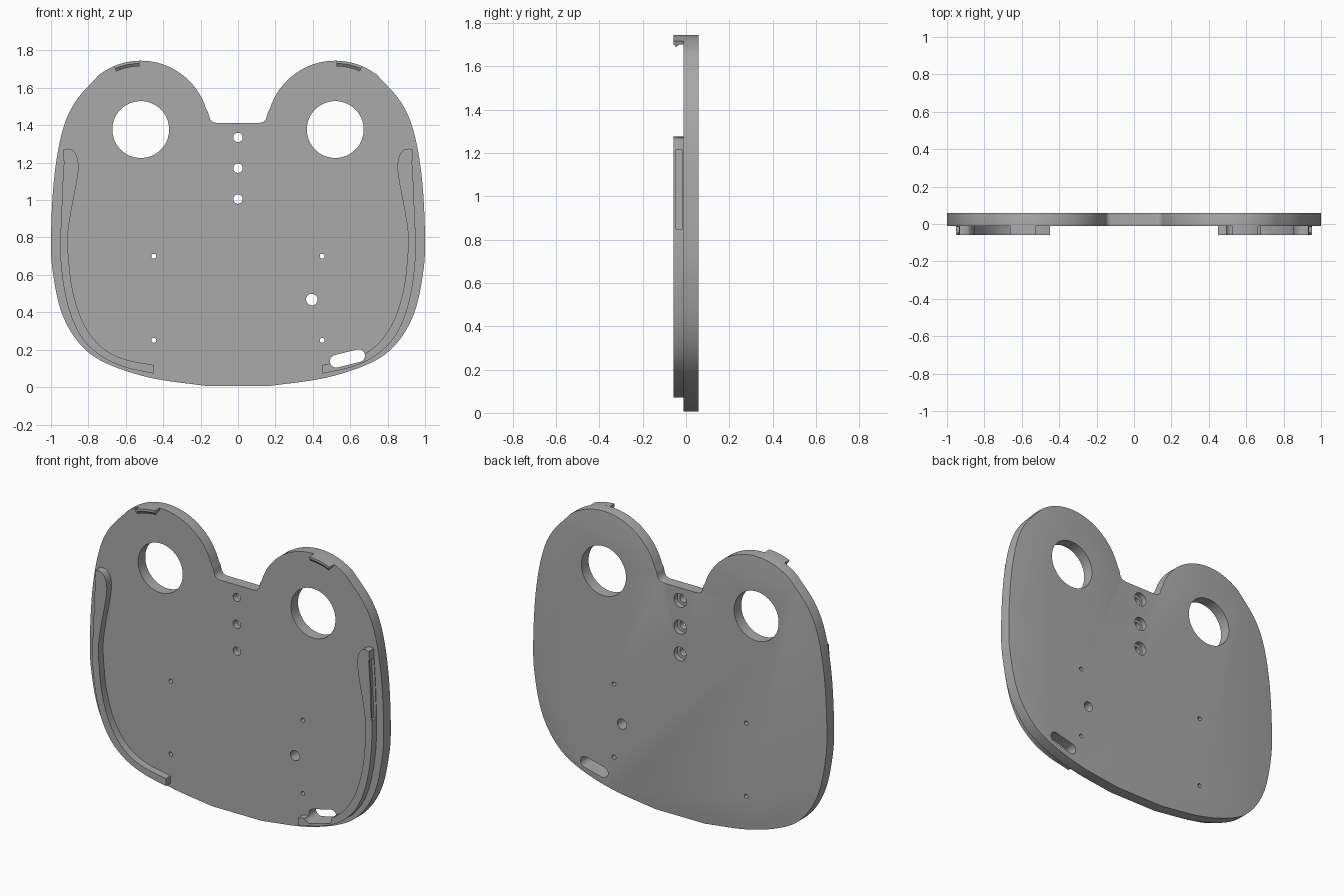
import bpy, bmesh, math
from mathutils import Vector

cube = bpy.data.objects.get("Cube")
if cube:
    bpy.data.objects.remove(cube, do_unlink=True)

# Depths along y
RIB_FRONT, PLATE_FRONT, BACK = -0.058, -0.012, 0.058
EAR = Vector((0.52, 1.379))
EAR_R = 0.366

grey = bpy.data.materials.new("plain_grey")
grey.use_nodes = True
GREY = (0.40, 0.40, 0.40, 1)
grey.diffuse_color = GREY
grey.node_tree.nodes["Principled BSDF"].inputs["Base Color"].default_value = GREY


def spline(points, steps=6):
    """Smooth open path through the points."""
    p = [Vector(q) for q in points]
    p = [2 * p[0] - p[1]] + p + [2 * p[-1] - p[-2]]
    path = []
    for a, b, c, d in zip(p, p[1:], p[2:], p[3:]):
        for i in range(steps):
            t = i / steps
            path.append(0.5 * (2 * b + (c - a) * t + (2 * a - 5 * b + 4 * c - d) * t ** 2
                               + (3 * b - a - 3 * c + d) * t ** 3))
    return path + [p[-2]]


def arc(centre, radius, start, end, steps):
    angles = [math.radians(start + (end - start) * i / steps) for i in range(steps + 1)]
    return [Vector(centre) + radius * Vector((math.cos(a), math.sin(a))) for a in angles]


def mirrored(points):
    return [Vector((-p[0], p[1])) for p in reversed(points)]


def finish(bm, name):
    bmesh.ops.recalc_face_normals(bm, faces=bm.faces)
    mesh = bpy.data.meshes.new(name)
    bm.to_mesh(mesh)
    bm.free()
    mesh.materials.append(grey)
    obj = bpy.data.objects.new(name, mesh)
    bpy.context.collection.objects.link(obj)
    return obj


def prism(name, outline, y0, y1, bevel=0.0):
    """Extrude an x-z outline from y0 to y1, optionally rounding the back rim."""
    bm = bmesh.new()
    front = [bm.verts.new((p[0], y0, p[1])) for p in outline]
    back = [bm.verts.new((p[0], y1, p[1])) for p in outline]
    bm.faces.new(front)
    rear = bm.faces.new(back)
    n = len(outline)
    for i in range(n):
        j = (i + 1) % n
        bm.faces.new((front[i], front[j], back[j], back[i]))
    bmesh.ops.recalc_face_normals(bm, faces=bm.faces)
    if bevel:
        def in_neck(e):
            return all(abs(v.co.x) < 0.12 and v.co.z > 1 for v in e.verts)
        rim = [e for e in rear.edges if not in_neck(e)]
        bmesh.ops.bevel(bm, geom=rim, offset=bevel, segments=4, profile=0.5,
                        affect='EDGES', clamp_overlap=True)
    return finish(bm, name)


def cut(target, cutter):
    mod = target.modifiers.new("cut", 'BOOLEAN')
    mod.operation, mod.solver, mod.object = 'DIFFERENCE', 'EXACT', cutter
    bpy.context.view_layer.objects.active = target
    bpy.ops.object.modifier_apply(modifier=mod.name)
    bpy.data.objects.remove(cutter, do_unlink=True)


def smooth(obj):
    bpy.ops.object.select_all(action='DESELECT')
    obj.select_set(True)
    bpy.context.view_layer.objects.active = obj
    bpy.ops.object.shade_smooth_by_angle(angle=math.radians(30))


def drill(target, x, z, radius, y0=-0.2, y1=0.2, sides=32):
    cut(target, prism("drill", arc((x, z), radius, 0, 360 - 360 / sides, sides - 1), y0, y1))


# Plate: neck fillet, round ear, then the swelling side down to the base
neck = spline([(0.11, 1.412), (0.135, 1.418), (0.15, 1.435), (0.16, 1.47)], 4)
ear = arc(EAR, EAR_R, 163, 52, 32)
side = spline([ear[-1], (0.87, 1.525), (0.94, 1.364), (0.984, 1.11), (1.0, 0.79),
               (0.988, 0.60), (0.94, 0.39), (0.845, 0.23), (0.71, 0.13),
               (0.47, 0.05), (0.17, 0.006)])
half = neck + ear + side[1:]
plate = prism("plate", half + mirrored(half), PLATE_FRONT, BACK, bevel=0.018)

# Eye holes, mounting holes and counterbored centre holes
for s in (-1, 1):
    drill(plate, s * EAR.x, 1.377, 0.152, sides=64)
    for z in (0.25, 0.70):
        drill(plate, s * 0.45, z, 0.013, sides=20)
drill(plate, 0.395, 0.468, 0.031)
for z in (1.005, 1.17, 1.335):
    drill(plate, 0, z, 0.025)
    drill(plate, 0, z, 0.042, y0=0.025)


# Tilted cable slot
def slot_cutter():
    return prism("slot", arc((0.645, 0.168), 0.034, -75, 105, 12)
                 + arc((0.525, 0.138), 0.034, 105, 285, 12), -0.2, 0.2)


cut(plate, slot_cutter())
smooth(plate)

# Curved front ribs with a snap recess on the outer side
outer = spline([(0.45, 0.072), (0.60, 0.105), (0.72, 0.158), (0.82, 0.245),
                (0.885, 0.36), (0.925, 0.5), (0.946, 0.65), (0.953, 0.8),
                (0.949, 0.95), (0.943, 1.1), (0.932, 1.27)])
inner = spline([(0.45, 0.118), (0.58, 0.142), (0.68, 0.18), (0.765, 0.25),
                (0.835, 0.36), (0.88, 0.5), (0.9, 0.63), (0.91, 0.8), (0.89, 0.95),
                (0.865, 1.08), (0.853, 1.17), (0.86, 1.23), (0.882, 1.265), (0.91, 1.275)])
rib_outline = outer + inner[::-1]
recess = [p for p in outer if 0.84 < p.y < 1.24]
recess_outline = ([p + Vector((0.05, 0)) for p in recess]
                  + [p - Vector((0.016, 0)) for p in reversed(recess)])
lip_outline = ([p + Vector((0.05, 0)) for p in recess]
               + [p - Vector((0.006, 0)) for p in reversed(recess)])
for label, flip in (("left", False), ("right", True)):
    def sided(pts):
        return mirrored(pts) if flip else pts
    rib = prism(label + "_rib", sided(rib_outline), RIB_FRONT, PLATE_FRONT + 0.001)
    cut(rib, prism("recess", sided(recess_outline), RIB_FRONT + 0.012, PLATE_FRONT - 0.004))
    cut(rib, prism("lip", sided(lip_outline), -0.2, RIB_FRONT + 0.013))
    if not flip:
        cut(rib, slot_cutter())
    smooth(rib)

# Hooked clips on top of the ears: a small section swept along the ear rim
section = [(EAR_R, PLATE_FRONT + 0.001), (EAR_R, RIB_FRONT), (0.352, RIB_FRONT),
           (0.336, -0.046), (0.35, -0.03), (0.35, PLATE_FRONT + 0.001)]
for label, s in (("left", 1), ("right", -1)):
    bm = bmesh.new()
    rings = []
    for i in range(9):
        a = math.radians(89 - 22 * i / 8)
        rings.append([bm.verts.new((s * (EAR.x + r * math.cos(a)), y, EAR.y + r * math.sin(a)))
                      for r, y in section])
    for r0, r1 in zip(rings, rings[1:]):
        for k in range(len(section)):
            m = (k + 1) % len(section)
            bm.faces.new((r0[k], r0[m], r1[m], r1[k]))
    bm.faces.new(rings[0])
    bm.faces.new(rings[-1])
    smooth(finish(bm, label + "_ear_clip"))
